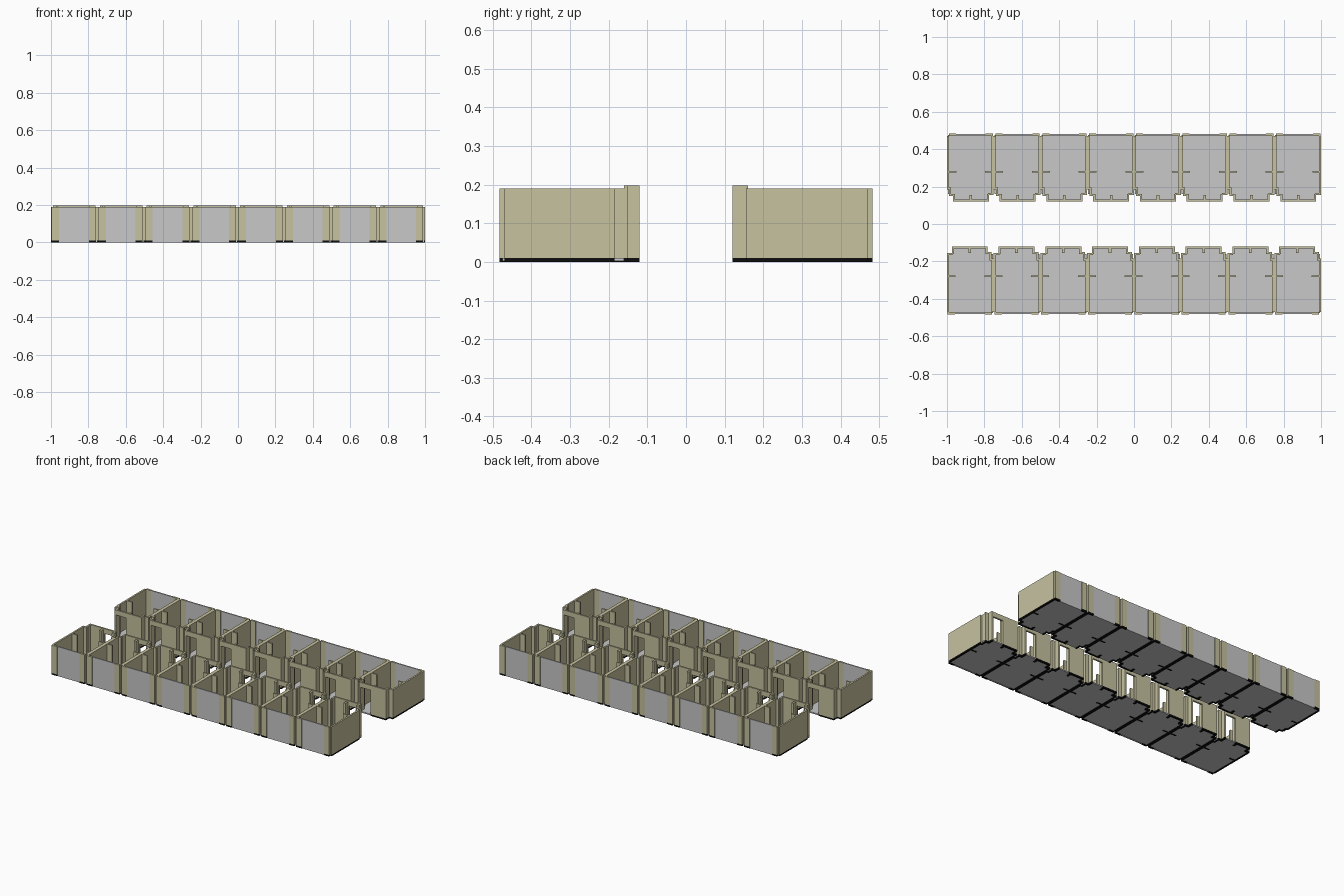
import bpy, bmesh, math

if "Cube" in bpy.data.objects:
    bpy.data.objects.remove(bpy.data.objects["Cube"])


def material(name, rgb):
    m = bpy.data.materials.new(name)
    m.use_nodes = True
    m.diffuse_color = (*rgb, 1)
    m.node_tree.nodes["Principled BSDF"].inputs["Base Color"].default_value = (*rgb, 1)
    return m


CREAM = material("cream plaster", (0.57, 0.54, 0.35))
GREY = material("light grey", (0.58, 0.58, 0.58))
BLACK = material("black base", (0.004, 0.004, 0.004))

PITCH, ROOMS = 0.25, 8
BASE, WALL, TALL = 0.01, 0.19, 0.197


def add_boxes(name, boxes, mat):
    """Boxes of one room, repeated along the row, then turned for the back row."""
    bm = bmesh.new()
    for x0, x1, y0, y1, z0, z1 in boxes:
        verts = bmesh.ops.create_cube(bm, size=1)["verts"]
        for v in verts:
            v.co.x = x0 + (v.co.x + 0.5) * (x1 - x0)
            v.co.y = y0 + (v.co.y + 0.5) * (y1 - y0)
            v.co.z = z0 + (v.co.z + 0.5) * (z1 - z0)
    mesh = bpy.data.meshes.new(name)
    bm.to_mesh(mesh)
    bm.free()
    mesh.materials.append(mat)
    for row, turn in (("front", 0), ("back", math.pi)):
        ob = bpy.data.objects.new(f"{row}_{name}", mesh)
        bpy.context.collection.objects.link(ob)
        side = -1 if turn == 0 else 1
        ob.location.x = side
        ob.rotation_euler.z = turn
        arr = ob.modifiers.new("rooms", "ARRAY")
        arr.count = ROOMS
        arr.use_relative_offset = False
        arr.use_constant_offset = True
        arr.constant_offset_displace = (PITCH, 0, 0)


def footed(name, plans, top):
    """Cream walls standing on a black strip of the same plan."""
    add_boxes(name, [(*p, BASE, top) for p in plans], CREAM)
    add_boxes(name + "_base", [(*p, 0, BASE) for p in plans], BLACK)


# Side walls between rooms
footed("side_walls", [(0, 0.011, -0.47, -0.155), (0.239, 0.25, -0.47, -0.185)], WALL)

# Piers either side of the window wall
footed("facade_piers", [(0.004, 0.043, -0.483, -0.47), (0.203, 0.24, -0.483, -0.47)], WALL)

# Stepped corners next to the corridor
footed("corner_steps", [(0.011, 0.03, -0.166, -0.155), (0.228, 0.239, -0.196, -0.15)], WALL)

# Bay facing the corridor, with a doorway on one side
footed("corridor_bay", [(0.026, 0.037, -0.16, -0.12), (0.037, 0.135, -0.131, -0.12),
                        (0.207, 0.218, -0.16, -0.12), (0.218, 0.239, -0.16, -0.15)], TALL)
add_boxes("door_lintel", [(0.135, 0.207, -0.131, -0.12, 0.165, TALL)], CREAM)

# Stub partitions inside the room
footed("stub_partitions", [(0.011, 0.046, -0.284, -0.275), (0.2, 0.239, -0.284, -0.275),
                           (0.115, 0.129, -0.155, -0.131)], WALL)

# Window wall and floor
add_boxes("window_wall", [(0.043, 0.203, -0.48, -0.472, 0, WALL)], GREY)
add_boxes("floor", [(0.005, 0.245, -0.475, -0.16, 0.002, BASE),
                    (0.03, 0.214, -0.16, -0.122, 0.002, BASE)], GREY)
